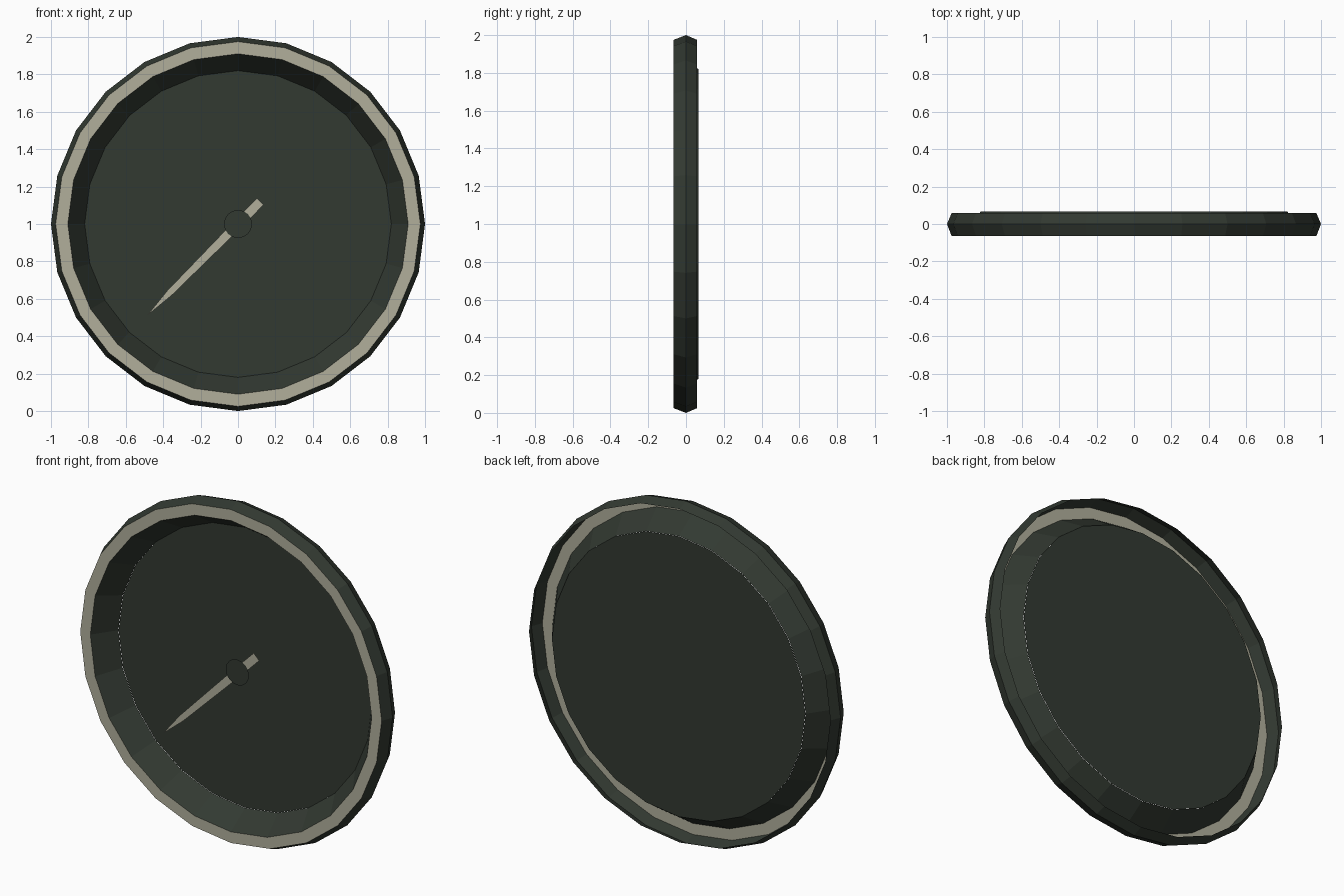
import bpy, bmesh
from math import sin, cos, tau, radians

cube = bpy.data.objects.get("Cube")
if cube:
    bpy.data.objects.remove(cube, do_unlink=True)

SIDES = 24


def material(name, rgb):
    m = bpy.data.materials.new(name)
    m.use_nodes = True
    m.diffuse_color = (*rgb, 1)
    m.node_tree.nodes["Principled BSDF"].inputs["Base Color"].default_value = (*rgb, 1)
    return m


dark = material("dark green grey", (0.032, 0.041, 0.031))
ivory = material("dull ivory", (0.44, 0.43, 0.33))


def make(name, bm, mats):
    mesh = bpy.data.meshes.new(name)
    bm.to_mesh(mesh)
    bm.free()
    for m in mats:
        mesh.materials.append(m)
    ob = bpy.data.objects.new(name, mesh)
    bpy.context.collection.objects.link(ob)
    return ob


def ring(bm, r, y, sides=SIDES):
    return [bm.verts.new((r * sin(tau * i / sides), y, 1 + r * cos(tau * i / sides)))
            for i in range(sides)]


def revolve(name, profile, mats, ivory_band=None):
    """Turn an open (radius, y) profile about the dial axis."""
    bm = bmesh.new()
    rings = [ring(bm, r, y) for r, y in profile]
    for k in range(len(rings) - 1):
        a, b = rings[k], rings[k + 1]
        for i in range(SIDES):
            j = (i + 1) % SIDES
            f = bm.faces.new((a[i], a[j], b[j], b[i]))
            f.material_index = int(k == ivory_band)
    return make(name, bm, mats)


def disc(name, r, y, mat, sides=SIDES):
    bm = bmesh.new()
    bm.faces.new(ring(bm, r, y, sides))
    return make(name, bm, [mat])


# Open-backed rim: ridged outer wall, ivory front band, inner cone
revolve("rim", [(0.975, 0.058), (1.0, 0.0), (0.975, -0.065),
                (0.91, -0.065), (0.82, 0.066)], [dark, ivory], ivory_band=2)

# Dial face closing the back of the cone
disc("dial_face", 0.82, 0.068, dark)

# Needle: half outline as (distance along, half width), mirrored across its axis
half = [(-0.17, 0.025), (0.0, 0.025), (0.52, 0.017)]
outline = half + [(0.69, 0.0)] + [(d, -w) for d, w in reversed(half)]
a = radians(225.2)
bm = bmesh.new()
bm.faces.new([bm.verts.new((d * cos(a) - w * sin(a), 0.0, 1 + d * sin(a) + w * cos(a)))
              for d, w in outline])
make("needle", bm, [ivory])

# Flat cap over the needle pivot
disc("needle_cap", 0.075, -0.006, dark, 16)
